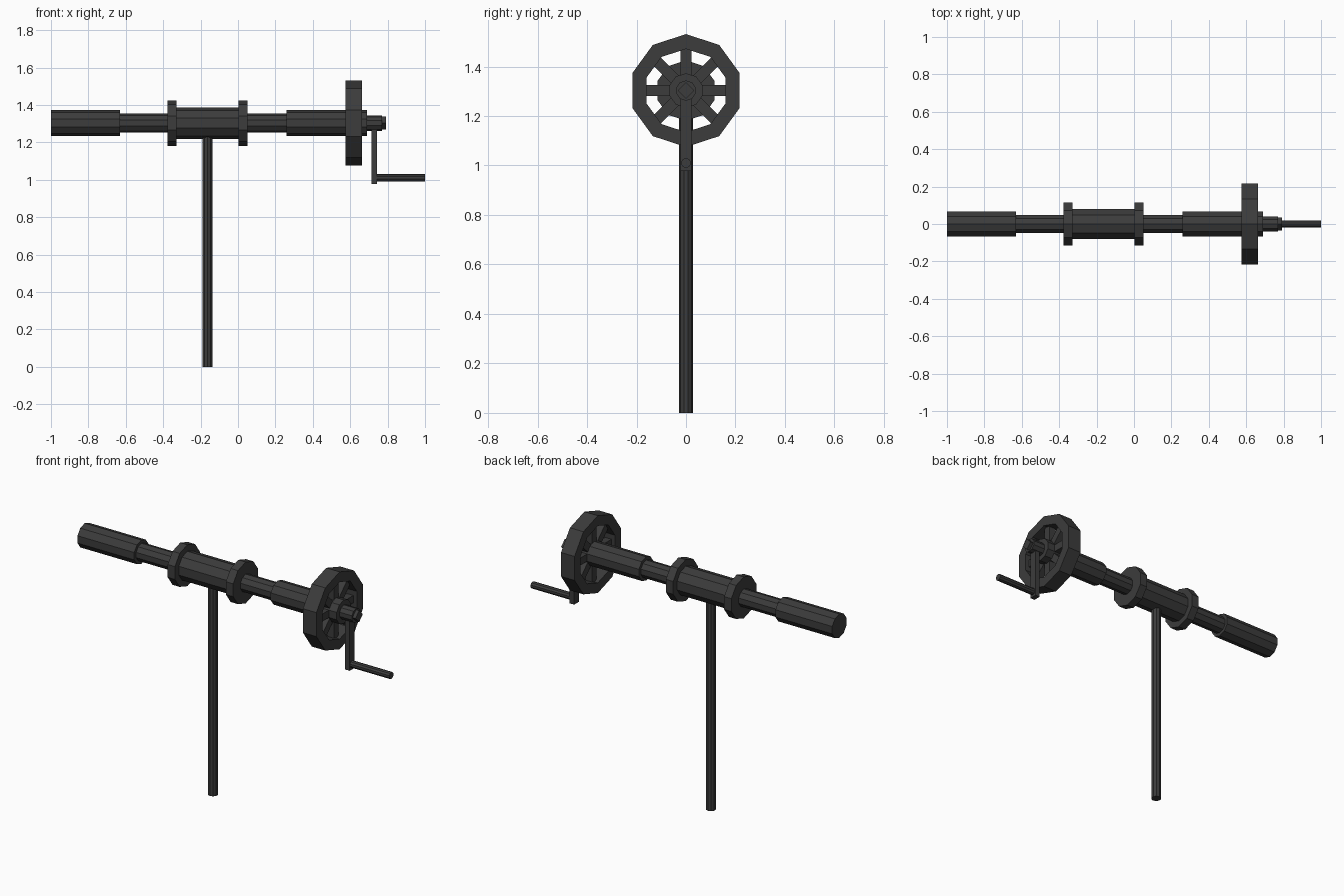
import bpy, bmesh, math
from mathutils import Matrix, Vector

if "Cube" in bpy.data.objects:
    bpy.data.objects.remove(bpy.data.objects["Cube"])

AXIS_Z = 1.303
SIDES = 10

mat = bpy.data.materials.new("dark_iron")
mat.diffuse_color = (0.045, 0.045, 0.045, 1)
mat.use_nodes = True
mat.node_tree.nodes["Principled BSDF"].inputs["Base Color"].default_value = mat.diffuse_color


def finish(bm, name):
    bmesh.ops.recalc_face_normals(bm, faces=bm.faces)
    mesh = bpy.data.meshes.new(name)
    bm.to_mesh(mesh)
    bm.free()
    mesh.materials.append(mat)
    ob = bpy.data.objects.new(name, mesh)
    bpy.context.collection.objects.link(ob)
    return ob


def ring_verts(bm, x, r, z, n):
    return [bm.verts.new((x, r * math.sin(2 * math.pi * i / n),
                          z + r * math.cos(2 * math.pi * i / n))) for i in range(n)]


def lathe(name, profile, z=AXIS_Z, n=SIDES, closed=False):
    """Sweep (x, radius) points round the x axis; capped, or closed into a ring."""
    bm = bmesh.new()
    loops = [ring_verts(bm, x, r, z, n) for x, r in profile]
    pairs = list(zip(loops, loops[1:]))
    if closed:
        pairs.append((loops[-1], loops[0]))
    for a, b in pairs:
        for i in range(n):
            j = (i + 1) % n
            bm.faces.new((a[i], a[j], b[j], b[i]))
    if not closed:
        bm.faces.new(loops[0])
        bm.faces.new(loops[-1])
    return finish(bm, name)


def rod(name, x0, x1, r, z=AXIS_Z, n=SIDES):
    return lathe(name, [(x0, r), (x1, r)], z, n)


def add_box(bm, lo, hi, rot=Matrix()):
    lo, hi = Vector(lo), Vector(hi)
    m = rot @ Matrix.Translation((lo + hi) / 2) @ Matrix.Diagonal((*(hi - lo), 1))
    bmesh.ops.create_cube(bm, size=1, matrix=m)


# Horizontal shaft with a grip at each end
rod("shaft", -0.64, 0.27, 0.051)
rod("left_grip", -1.0, -0.63, 0.07)
rod("right_grip", 0.26, 0.60, 0.07)

# Central sleeve with end collars
rod("sleeve", -0.335, 0.005, 0.084)
rod("left_collar", -0.377, -0.33, 0.122)
rod("right_collar", 0.002, 0.05, 0.122)

# Upright post
bm = bmesh.new()
bmesh.ops.create_cone(bm, cap_ends=True, segments=SIDES, radius1=0.028, radius2=0.028,
                      depth=1.24, matrix=Matrix.Translation((-0.163, 0, 0.62)))
finish(bm, "post")

# Spoked wheel: rim, eight spokes, hub
lathe("wheel_rim", [(0.575, 0.228), (0.663, 0.228), (0.663, 0.168), (0.575, 0.168)], closed=True)
bm = bmesh.new()
for i in range(8):
    add_box(bm, (0.598, -0.022, 0.03), (0.64, 0.022, 0.175),
            Matrix.Translation((0, 0, AXIS_Z)) @ Matrix.Rotation(i * math.pi / 4, 4, 'X'))
finish(bm, "wheel_spokes")
rod("wheel_hub", 0.575, 0.69, 0.07)

# Axle end and square nut
rod("axle_end", 0.68, 0.77, 0.041)
rod("axle_nut", 0.765, 0.79, 0.034, n=4)

# Crank arm and handle
bm = bmesh.new()
add_box(bm, (0.714, -0.022, 0.978), (0.744, 0.022, AXIS_Z))
finish(bm, "crank_arm")
rod("crank_handle", 0.73, 1.0, 0.02, z=1.01)
